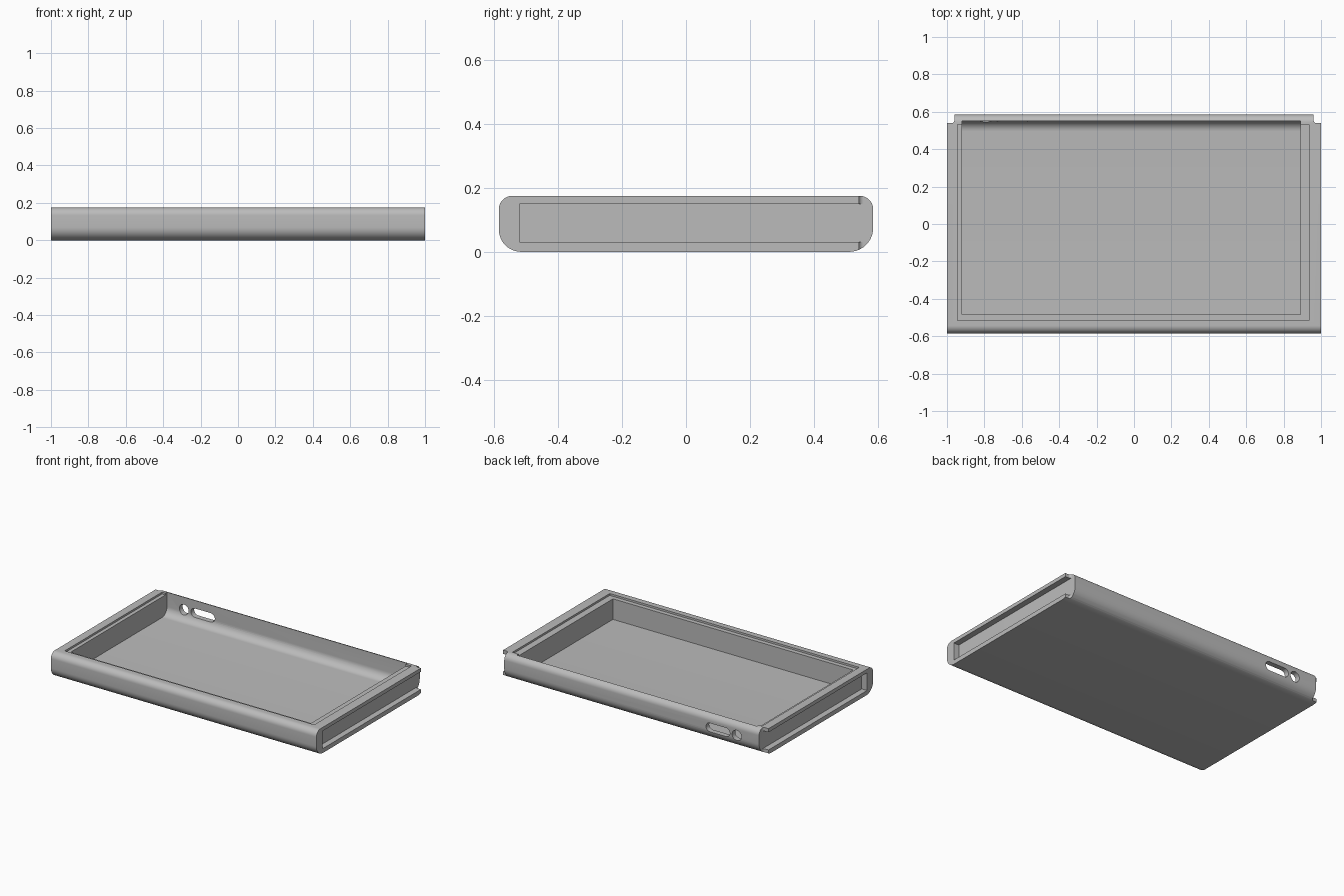
import bpy
import bmesh
from math import sin, cos, radians
from mathutils import Vector

old = bpy.data.objects.get("Cube")
if old:
    bpy.data.objects.remove(old, do_unlink=True)

grey = bpy.data.materials.new("light grey")
grey.use_nodes = True
COLOR = (0.5, 0.5, 0.5, 1)
grey.diffuse_color = COLOR
grey.node_tree.nodes["Principled BSDF"].inputs["Base Color"].default_value = COLOR


def rounded(corners, steps=10):
    """Outline of a convex or concave right-angled shape from (u, v, radius) corners."""
    pts = []
    n = len(corners)
    for i, (u, v, r) in enumerate(corners):
        p = Vector((u, v))
        if r == 0:
            pts.append(p)
            continue
        a = (Vector(corners[i - 1][:2]) - p).normalized()
        b = (Vector(corners[(i + 1) % n][:2]) - p).normalized()
        centre = p + (a + b) * r
        for k in range(steps + 1):
            t = radians(90 * k / steps)
            pts.append(centre - b * r * cos(t) - a * r * sin(t))
    return pts


def prism(name, outline, axis, lo, hi):
    """Extrude an outline along the given axis from lo to hi."""
    place = {"x": lambda u, v, w: (w, u, v),
             "y": lambda u, v, w: (u, w, v),
             "z": lambda u, v, w: (u, v, w)}[axis]
    bm = bmesh.new()
    face = bm.faces.new([bm.verts.new(place(p.x, p.y, lo)) for p in outline])
    ext = bmesh.ops.extrude_face_region(bm, geom=[face])["geom"]
    shift = Vector(place(0, 0, hi - lo))
    bmesh.ops.translate(bm, vec=shift, verts=[e for e in ext if isinstance(e, bmesh.types.BMVert)])
    bmesh.ops.recalc_face_normals(bm, faces=bm.faces)
    mesh = bpy.data.meshes.new(name)
    bm.to_mesh(mesh)
    bm.free()
    mesh.materials.append(grey)
    obj = bpy.data.objects.new(name, mesh)
    bpy.context.collection.objects.link(obj)
    return obj


def rect(u0, u1, v0, v1, r=0):
    return rounded([(u0, v0, r), (u1, v0, r), (u1, v1, r), (u0, v1, r)])


# Tray body: rounded section running the full width
tray = prism("tray_body", rounded([(-0.585, 0, 0.07), (0.585, 0, 0.075),
                                   (0.585, 0.175, 0.042), (-0.585, 0.175, 0.042)]), "x", -1, 1)

# Main pocket with a curved foot along the back wall
cutters = [prism("pocket_cutter", rounded([(-0.485, 0.022, 0), (0.55, 0.022, 0.055),
                                           (0.55, 0.3, 0), (-0.485, 0.3, 0)]), "x", -0.92, 0.89)]

# Shallow ledge around the pocket
cutters.append(prism("ledge_cutter", rect(-0.945, 0.935, -0.515, 0.532), "z", 0.162, 0.3))

# Side channels open to the back, and the notches behind their lips
for s in (-1, 1):
    cutters.append(prism("channel_cutter", rect(-0.52, 0.8, 0.03, 0.15),
                         "x", *sorted((s * 0.96, s * 1.2))))
    notch = rounded([(s * 0.96, 0.54, 0.015), (s * 1.2, 0.54, 0),
                     (s * 1.2, 0.8, 0), (s * 0.96, 0.8, 0)])
    cutters.append(prism("notch_cutter", notch, "z", -0.2, 0.4))

# Round and oblong ports through the back wall
cutters.append(prism("round_port_cutter", rect(-0.827, -0.757, 0.055, 0.125, 0.0349), "y", 0.5, 0.7))
cutters.append(prism("oblong_port_cutter", rect(-0.74, -0.56, 0.06, 0.12, 0.0299), "y", 0.5, 0.7))

bpy.context.view_layer.objects.active = tray
for cutter in cutters:
    cutter.hide_render = True
    mod = tray.modifiers.new("cut", "BOOLEAN")
    mod.operation = "DIFFERENCE"
    mod.solver = "EXACT"
    mod.object = cutter
    bpy.ops.object.modifier_apply(modifier=mod.name)
    bpy.data.objects.remove(cutter, do_unlink=True)

# Smooth the curves, keep the edges crisp
bpy.ops.object.select_all(action="DESELECT")
tray.select_set(True)
bpy.ops.object.shade_smooth_by_angle(angle=radians(30))
